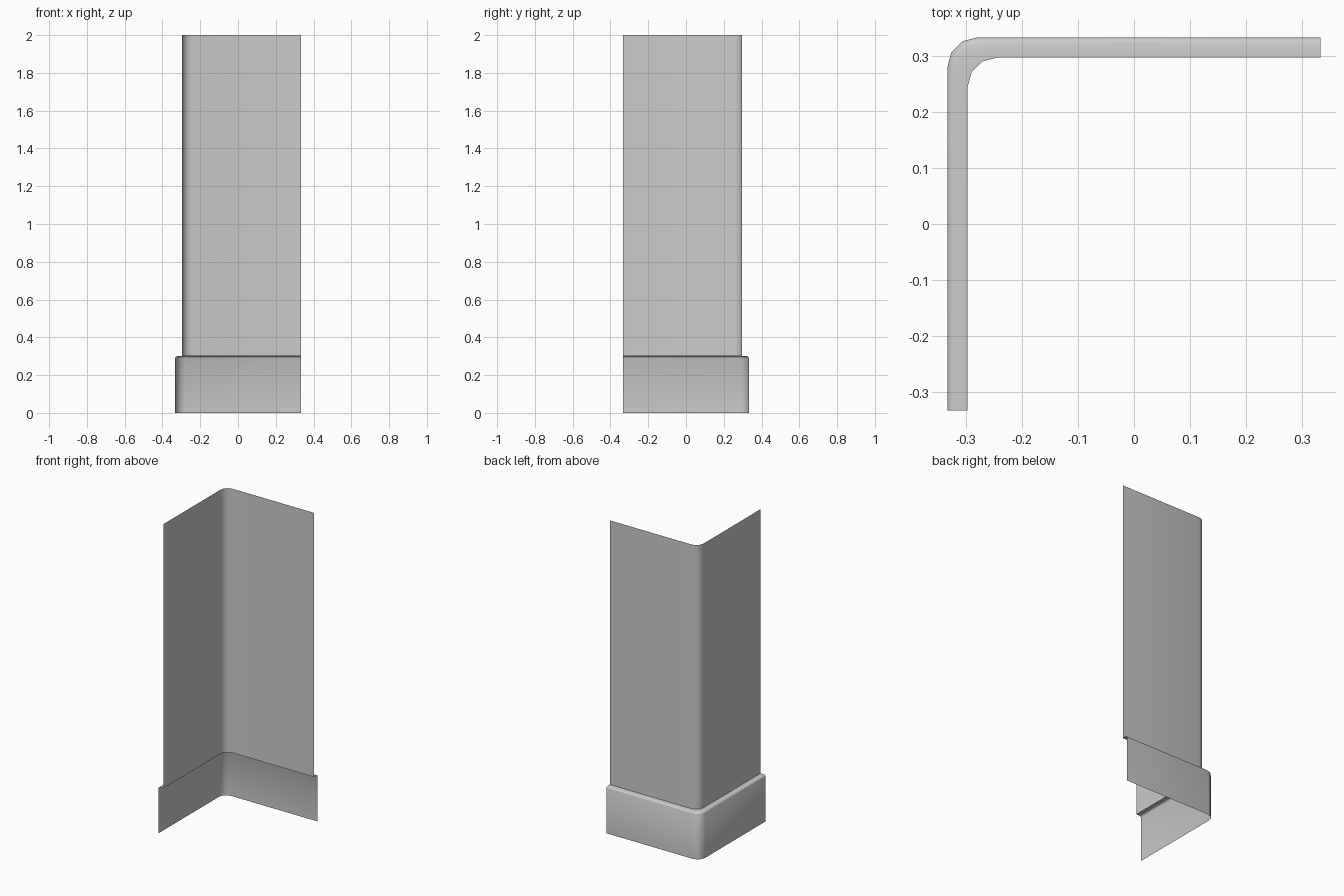
import bpy, bmesh, math

if "Cube" in bpy.data.objects:
    bpy.data.objects.remove(bpy.data.objects["Cube"])

HALF = 0.333      # half the footprint
RADIUS = 0.052    # corner rounding
SEGMENTS = 3


def corner_path(inset):
    """L-shaped plan line: left arm, rounded corner, back arm."""
    cx, cy = -HALF + inset + RADIUS, HALF - inset - RADIUS
    pts = [(-HALF + inset, -HALF)]
    for i in range(SEGMENTS + 1):
        a = math.pi - i * math.pi / 2 / SEGMENTS
        pts.append((cx + RADIUS * math.cos(a), cy + RADIUS * math.sin(a)))
    pts.append((HALF, HALF - inset))
    return pts


def sweep(name, profile):
    """Sweep an (inset, height) profile along the L as an open sheet."""
    bm = bmesh.new()
    rows = [[bm.verts.new((x, y, z)) for x, y in corner_path(inset)]
            for inset, z in profile]
    for low, high in zip(rows, rows[1:]):
        for i in range(len(low) - 1):
            bm.faces.new((low[i], high[i], high[i + 1], low[i + 1]))
    mesh = bpy.data.meshes.new(name)
    bm.to_mesh(mesh)
    bm.free()
    obj = bpy.data.objects.new(name, mesh)
    bpy.context.collection.objects.link(obj)
    bpy.ops.object.select_all(action='DESELECT')
    obj.select_set(True)
    bpy.context.view_layer.objects.active = obj
    bpy.ops.object.shade_smooth_by_angle(angle=math.radians(50))
    return obj


# Skirting with a softened top edge and a ledge running back to the wall
sweep("skirting", [(0, 0), (0, 0.29), (0.003, 0.297), (0.01, 0.30), (0.036, 0.30)])

# Tall wall sheet standing on the ledge
sweep("wall", [(0.036, 0.30), (0.036, 2.0)])
